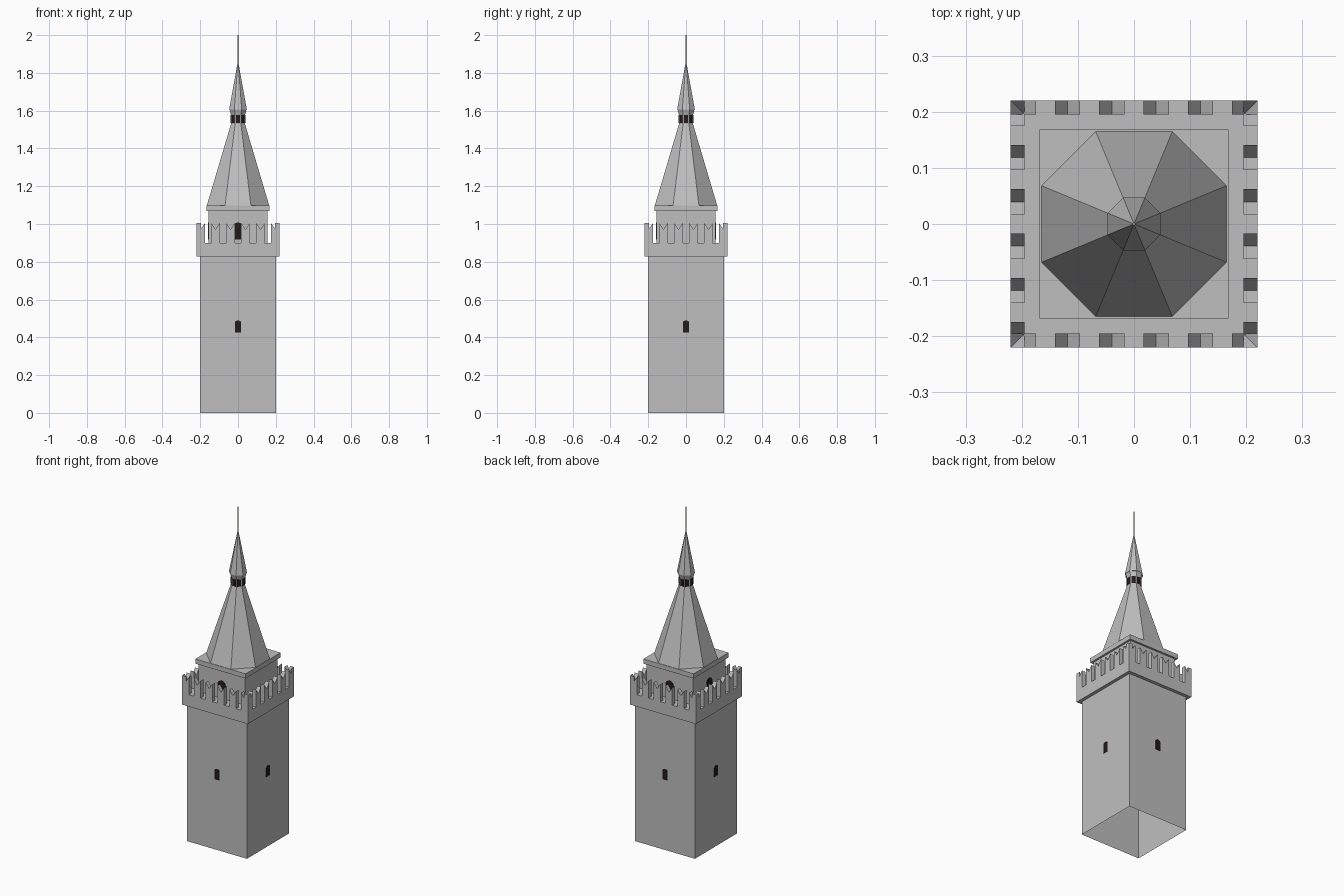
import bpy, bmesh
from math import pi, cos, sin
from mathutils import Matrix

cube = bpy.data.objects.get("Cube")
if cube:
    bpy.data.objects.remove(cube, do_unlink=True)


def material(name, rgb):
    m = bpy.data.materials.new(name)
    m.use_nodes = True
    m.diffuse_color = (*rgb, 1)
    m.node_tree.nodes["Principled BSDF"].inputs["Base Color"].default_value = (*rgb, 1)
    return m


STONE = material("grey stone", (0.52, 0.52, 0.52))
DARK = material("dark opening", (0.018, 0.01, 0.01))
BRASS = material("dull brass", (0.4, 0.32, 0.17))


def finish(name, bm, mat):
    bmesh.ops.recalc_face_normals(bm, faces=bm.faces)
    mesh = bpy.data.meshes.new(name)
    bm.to_mesh(mesh)
    bm.free()
    mesh.materials.append(mat)
    ob = bpy.data.objects.new(name, mesh)
    bpy.context.collection.objects.link(ob)
    return ob


def prism(name, sides, low, high, z0, z1, mat=STONE, caps=True):
    """Regular prism or spire; low and high are centre-to-side distances."""
    bm = bmesh.new()
    k = cos(pi / sides)
    bmesh.ops.create_cone(bm, cap_ends=caps, segments=sides, radius1=low / k,
                          radius2=high / k, depth=z1 - z0,
                          matrix=Matrix.Translation((0, 0, (z0 + z1) / 2))
                          @ Matrix.Rotation(pi / sides, 4, 'Z'))
    bmesh.ops.remove_doubles(bm, verts=bm.verts, dist=1e-5)
    return finish(name, bm, mat)


def add_profile(bm, points, near, far, angle, shift=0):
    """Extrude an upright x-z outline between two distances, turned about z."""
    turn = Matrix.Rotation(angle, 4, 'Z')
    face = bm.faces.new([bm.verts.new((x + shift, -near, z)) for x, z in points])
    ext = bmesh.ops.extrude_face_region(bm, geom=[face])["geom"]
    moved = [v for v in ext if isinstance(v, bmesh.types.BMVert)]
    bmesh.ops.translate(bm, verts=moved, vec=(0, near - far, 0))
    bmesh.ops.transform(bm, matrix=turn, verts=list(set(face.verts) | set(moved)))


def opening(width, z0, z1, rise):
    """Outline with an arched head of the given rise."""
    h = width / 2
    head = [(h * cos(pi * i / 8), z1 - rise + rise * sin(pi * i / 8)) for i in range(9)]
    return [(-h, z0), (h, z0)] + head


def openings(name, outline, dist, angles):
    bm = bmesh.new()
    for a in angles:
        add_profile(bm, outline, dist - 0.003, dist + 0.002, a)
    return finish(name, bm, DARK)


quarter = [i * pi / 2 for i in range(4)]

# Square shaft, hollow and open underneath, with a window on each side
prism("shaft", 4, 0.2, 0.2, 0, 0.83, caps=False)
openings("shaft_windows", opening(0.032, 0.425, 0.49, 0.012), 0.2, quarter)

# Overhanging platform with swallowtail battlements
prism("platform", 4, 0.22, 0.22, 0.828, 0.9)
tail = [(-0.0225, 0.89), (0.0225, 0.89), (0.0225, 1.005), (0, 0.972), (-0.0225, 1.005)]
bm = bmesh.new()
for a in quarter:
    for i in range(6):
        add_profile(bm, tail, 0.195, 0.22, a, (i - 2.5) * 0.079)
finish("battlements", bm, STONE)

# Belfry with arched openings on front, back and right sides
prism("belfry", 4, 0.156, 0.156, 0.89, 1.075)
openings("belfry_openings", opening(0.055, 0.918, 1.008, 0.027), 0.156,
         [0, pi, -pi / 2])
prism("cornice", 4, 0.168, 0.168, 1.07, 1.098)

# Eight-sided roof, lantern and upper spire
prism("roof", 8, 0.165, 0.037, 1.098, 1.53)
prism("lantern", 8, 0.037, 0.037, 1.53, 1.58)
openings("lantern_windows", [(-0.011, 1.534), (0.011, 1.534), (0.011, 1.576), (-0.011, 1.576)],
         0.037, [i * pi / 4 for i in range(8)])
prism("lantern_collar", 8, 0.037, 0.045, 1.578, 1.605)
prism("spire", 8, 0.047, 0.0, 1.605, 1.867)
prism("finial_rod", 8, 0.003, 0.003, 1.85, 2.0, BRASS)
